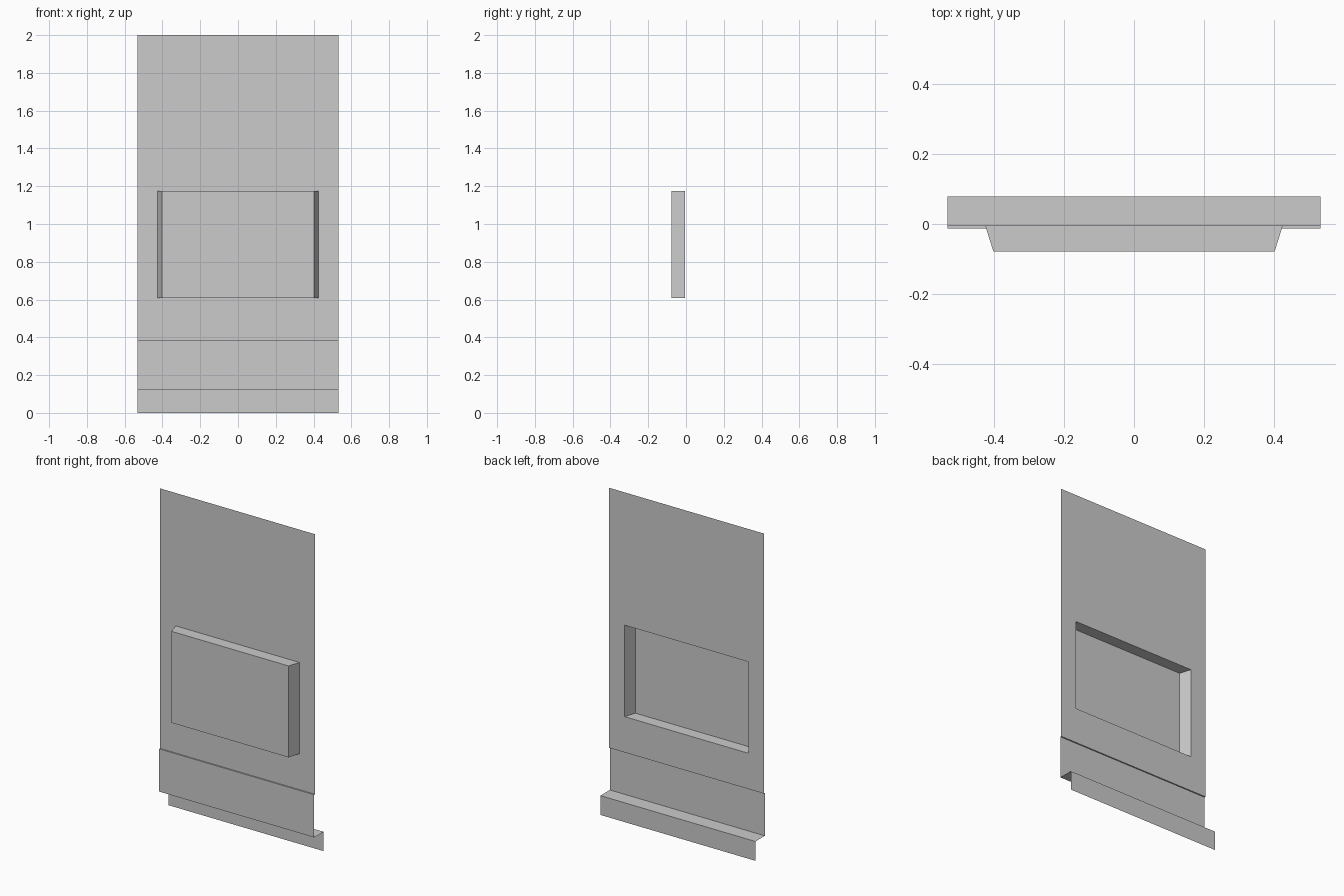
import bpy
import bmesh

if "Cube" in bpy.data.objects:
    bpy.data.objects.remove(bpy.data.objects["Cube"], do_unlink=True)

grey = bpy.data.materials.new("light_grey")
grey.use_nodes = True
colour = (0.6, 0.6, 0.6, 1)
grey.diffuse_color = colour
grey.node_tree.nodes["Principled BSDF"].inputs["Base Color"].default_value = colour

HALF_WIDTH = 0.533
FACE_Y, SKIRT_Y, BACK_Y, FRONT_Y = -0.005, -0.013, 0.079, -0.078
SKIRT_TOP, KICK_TOP = 0.385, 0.12
BOX_LOW, BOX_HIGH, BOX_HALF, BOX_FRONT_HALF = 0.607, 1.175, 0.425, 0.402


def sheet(name, quads):
    """Make a thin sheet object from a list of quads."""
    bm = bmesh.new()
    for quad in quads:
        bm.faces.new([bm.verts.new(p) for p in quad])
    bmesh.ops.remove_doubles(bm, verts=bm.verts, dist=0.0001)
    mesh = bpy.data.meshes.new(name)
    bm.to_mesh(mesh)
    bm.free()
    mesh.materials.append(grey)
    obj = bpy.data.objects.new(name, mesh)
    bpy.context.collection.objects.link(obj)
    return obj


def upright(x0, x1, z0, z1, y):
    return [(x0, y, z0), (x1, y, z0), (x1, y, z1), (x0, y, z1)]


# Main panel with a rectangular opening
xs = (-HALF_WIDTH, -BOX_HALF, BOX_HALF, HALF_WIDTH)
zs = (SKIRT_TOP, BOX_LOW, BOX_HIGH, 2)
sheet("main_panel", [upright(xs[i], xs[i + 1], zs[j], zs[j + 1], FACE_Y)
                     for i in range(3) for j in range(3) if (i, j) != (1, 1)])

# Raised box, open at the back, with slanted ends
rim = upright(-BOX_HALF, BOX_HALF, BOX_LOW, BOX_HIGH, FACE_Y)
front = upright(-BOX_FRONT_HALF, BOX_FRONT_HALF, BOX_LOW, BOX_HIGH, FRONT_Y)
walls = [[rim[i], rim[(i + 1) % 4], front[(i + 1) % 4], front[i]] for i in range(4)]
sheet("raised_box", walls + [front])

# Stepped skirt, underside ledge and recessed kick plate
profile = [(FACE_Y, SKIRT_TOP), (SKIRT_Y, SKIRT_TOP), (SKIRT_Y, KICK_TOP),
           (BACK_Y, KICK_TOP), (BACK_Y, 0)]
sheet("skirt_and_kick_plate",
      [[(-HALF_WIDTH, *a), (-HALF_WIDTH, *b), (HALF_WIDTH, *b), (HALF_WIDTH, *a)]
       for a, b in zip(profile, profile[1:])])
